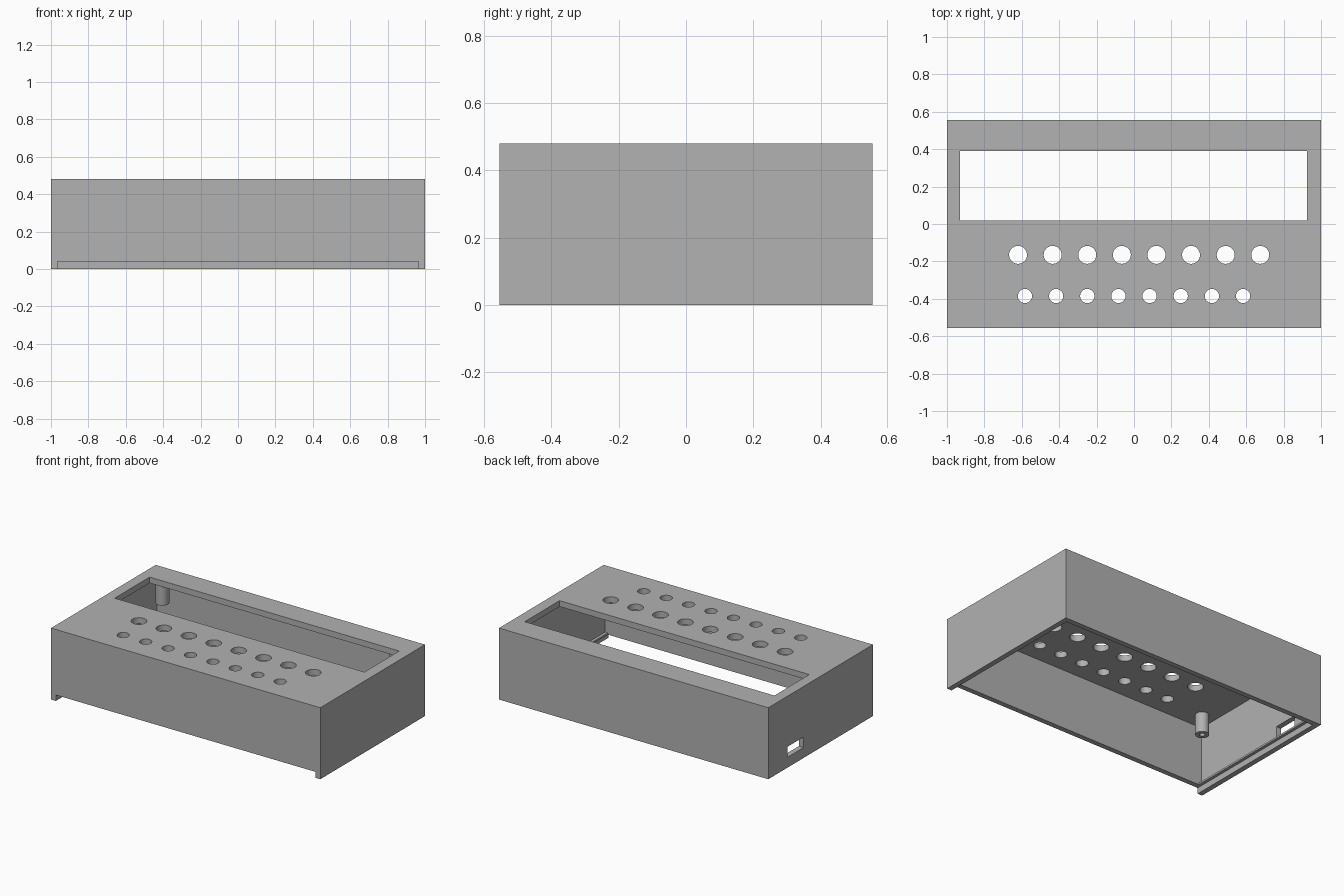
import bpy
import bmesh
from mathutils import Matrix, Vector

if "Cube" in bpy.data.objects:
    bpy.data.objects.remove(bpy.data.objects["Cube"], do_unlink=True)

W, D, H = 1.0, 0.555, 0.48      # half width, half depth, height
WALL, ROOF, NOTCH = 0.035, 0.04, 0.04

grey = bpy.data.materials.new("plain grey")
grey.use_nodes = True
grey.diffuse_color = (0.445, 0.445, 0.445, 1)
grey.node_tree.nodes["Principled BSDF"].inputs["Base Color"].default_value = grey.diffuse_color


def add_box(bm, lo, hi):
    lo, hi = Vector(lo), Vector(hi)
    size = Matrix.Diagonal((*(hi - lo), 1))
    bmesh.ops.create_cube(bm, size=1, matrix=Matrix.Translation((lo + hi) / 2) @ size)


def add_cylinder(bm, x, y, z0, z1, r, sides=32):
    bmesh.ops.create_cone(bm, cap_ends=True, segments=sides, radius1=r, radius2=r,
                          depth=z1 - z0, matrix=Matrix.Translation((x, y, (z0 + z1) / 2)))


def finish(bm, name):
    mesh = bpy.data.meshes.new(name)
    bm.to_mesh(mesh)
    bm.free()
    mesh.materials.append(grey)
    obj = bpy.data.objects.new(name, mesh)
    bpy.context.collection.objects.link(obj)
    return obj


def cut(obj, bm):
    """Subtract the shapes in bm from obj, then discard the cutter."""
    cutter = finish(bm, "cutter")
    cutter.hide_render = True
    mod = obj.modifiers.new("cut", 'BOOLEAN')
    mod.operation = 'DIFFERENCE'
    mod.solver = 'EXACT'
    mod.object = cutter
    bpy.context.view_layer.objects.active = obj
    bpy.ops.object.modifier_apply(modifier=mod.name)
    bpy.data.objects.remove(cutter, do_unlink=True)


def smooth(obj):
    bpy.ops.object.select_all(action='DESELECT')
    obj.select_set(True)
    bpy.context.view_layer.objects.active = obj
    bpy.ops.object.shade_smooth_by_angle()


# Outer shell, hollow and open underneath
bm = bmesh.new()
add_box(bm, (-W, -D, 0), (W, D, H))
shell = finish(bm, "case_shell")

bm = bmesh.new()
add_box(bm, (WALL - W, WALL - D, -0.1), (W - WALL, D - WALL, H - ROOF))
cut(shell, bm)

# Display window, two rows of holes, side port and front lid notch
bm = bmesh.new()
add_box(bm, (-0.93, 0.02, H - 0.1), (0.925, 0.39, H + 0.1))
for i in range(8):
    add_cylinder(bm, -0.62 + 0.185 * i, -0.165, H - 0.1, H + 0.1, 0.048)
    add_cylinder(bm, -0.583 + 0.1666 * i, -0.385, H - 0.1, H + 0.1, 0.038)
add_box(bm, (-W - 0.1, 0.18, 0.07), (-W + 0.1, 0.35, 0.14))
add_box(bm, (WALL - W, -D - 0.1, -0.1), (W - WALL, -D + 0.1, NOTCH))
cut(shell, bm)
smooth(shell)

# Hollow screw posts hanging from the roof
for side, x in (("right", -0.87), ("left", 0.87)):
    for end, y in (("front", -0.4), ("back", 0.44)):
        bm = bmesh.new()
        add_cylinder(bm, x, y, 0.305, H - ROOF + 0.005, 0.042)
        post = finish(bm, f"screw_post_{end}_{side}")
        bm = bmesh.new()
        add_cylinder(bm, x, y, 0.2, H - ROOF - 0.01, 0.016, 20)
        cut(post, bm)
        smooth(post)

# Narrow lid rails along the inside of the side walls
for side, s in (("right", -1), ("left", 1)):
    xs = sorted((s * 0.945, s * (W - WALL + 0.005)))
    bm = bmesh.new()
    add_box(bm, (xs[0], WALL - D - 0.005, NOTCH), (xs[1], D - WALL + 0.005, NOTCH + 0.012))
    finish(bm, f"lid_rail_{side}")
